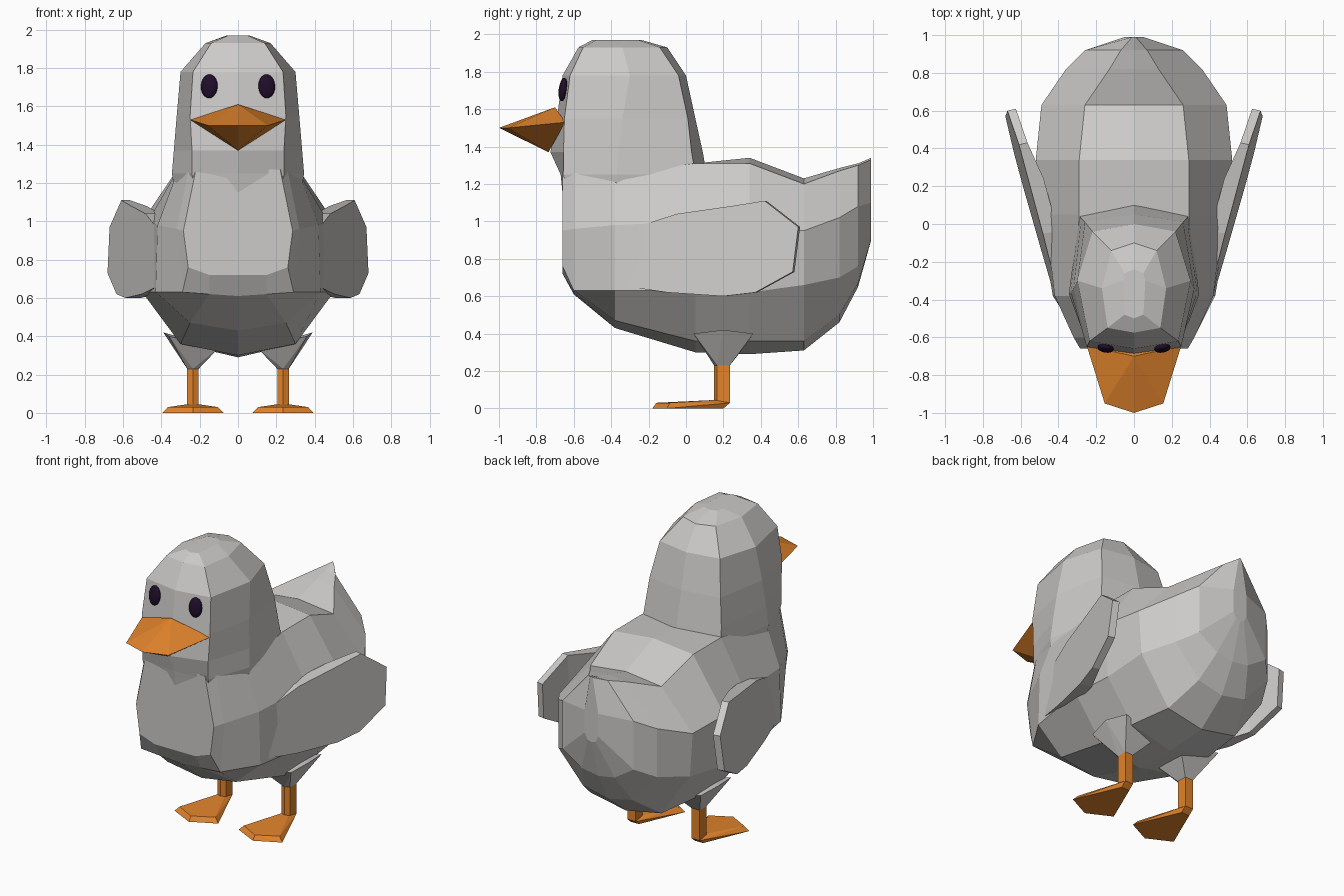
import bpy, bmesh
from mathutils import Vector

cube = bpy.data.objects.get("Cube")
if cube:
    bpy.data.objects.remove(cube, do_unlink=True)


def material(name, rgb):
    m = bpy.data.materials.new(name)
    m.use_nodes = True
    m.diffuse_color = (*rgb, 1)
    bsdf = m.node_tree.nodes["Principled BSDF"]
    bsdf.inputs["Base Color"].default_value = (*rgb, 1)
    bsdf.inputs["Roughness"].default_value = 0.8
    return m


feather = material("pale grey feathers", (0.61, 0.595, 0.58))
orange = material("orange skin", (0.75, 0.23, 0.025))
dark = material("dark purple eye", (0.014, 0.004, 0.023))


def finish(bm, name, mat):
    bmesh.ops.recalc_face_normals(bm, faces=bm.faces)
    mesh = bpy.data.meshes.new(name)
    bm.to_mesh(mesh)
    bm.free()
    mesh.materials.append(mat)
    obj = bpy.data.objects.new(name, mesh)
    bpy.context.collection.objects.link(obj)
    return obj


def loft(name, halves, mat):
    """Skin symmetric rings; each half ring starts and ends on the centre line."""
    bm = bmesh.new()
    rings = []
    for half in halves:
        full = half + [(-x, y, z) for x, y, z in reversed(half[1:-1])]
        rings.append([bm.verts.new(p) for p in full])
    n = len(rings[0])
    for a, b in zip(rings, rings[1:]):
        for i in range(n):
            j = (i + 1) % n
            bm.faces.new((a[i], a[j], b[j], b[i]))
    bm.faces.new(rings[0])
    bm.faces.new(rings[-1])
    return finish(bm, name, mat)


def hull(name, points, mat):
    bm = bmesh.new()
    for p in points:
        bm.verts.new(p)
    res = bmesh.ops.convex_hull(bm, input=bm.verts)
    loose = [v for v in bm.verts if not v.link_faces]
    bmesh.ops.delete(bm, geom=loose, context="VERTS")
    bmesh.ops.dissolve_limit(bm, angle_limit=0.02, verts=bm.verts, edges=bm.edges)
    return finish(bm, name, mat)


# Body: y, top z, (x, z) of back edge, flank, lower flank, belly edge, bottom z
body = [
    (-0.66, 1.27, (0.22, 1.27), (0.285, 0.95), (0.26, 0.76), (0.15, 0.72), 0.72),
    (-0.6, 1.3, (0.26, 1.26), (0.32, 0.96), (0.29, 0.63), (0.15, 0.62), 0.61),
    (-0.38, 1.3, (0.32, 1.25), (0.42, 0.98), (0.43, 0.63), (0.25, 0.47), 0.43),
    (0.05, 1.31, (0.29, 1.31), (0.47, 1.0), (0.5, 0.63), (0.3, 0.36), 0.3),
    (0.34, 1.34, (0.29, 1.31), (0.52, 0.97), (0.49, 0.62), (0.3, 0.36), 0.29),
    (0.63, 1.23, (0.26, 1.2), (0.49, 0.95), (0.47, 0.66), (0.26, 0.36), 0.31),
    (0.82, 1.285, (0.13, 1.27), (0.36, 1.02), (0.36, 0.7), (0.18, 0.5), 0.46),
    (0.92, 1.31, (0.07, 1.3), (0.26, 1.08), (0.26, 0.76), (0.12, 0.67), 0.65),
    (0.99, 1.34, (0.01, 1.33), (0.05, 1.1), (0.05, 0.95), (0.03, 0.91), 0.9),
]
loft("body", [[(0, y, top)] + [(x, y, z) for x, z in edges] + [(0, y, low)]
              for y, top, *edges, low in body], feather)

# Neck and head: z, front y, (x, y) of face edge, side, nape edge, back y
head = [
    (1.15, -0.66, (0.23, -0.63), (0.33, -0.37), (0.28, 0.05), 0.1),
    (1.25, -0.67, (0.24, -0.655), (0.345, -0.37), (0.29, 0.05), 0.11),
    (1.37, -0.725, (0.24, -0.655), (0.335, -0.36), (0.28, 0.03), 0.09),
    (1.55, -0.69, (0.25, -0.65), (0.32, -0.34), (0.26, 0.01), 0.05),
    (1.78, -0.66, (0.235, -0.62), (0.3, -0.3), (0.22, -0.04), 0.0),
    (1.93, -0.575, (0.14, -0.55), (0.17, -0.34), (0.12, -0.14), -0.1),
    (1.97, -0.5, (0.05, -0.48), (0.06, -0.3), (0.05, -0.26), -0.24),
]
loft("head", [[(0, front, z)] + [(x, y, z) for x, y in edges] + [(0, back, z)]
              for z, front, *edges, back in head], feather)

# Beak
hull("beak", [(0, -0.7, 1.61), (0, -1.0, 1.5), (0, -0.735, 1.37)]
     + [(s * x, y, z) for s in (-1, 1)
        for x, y, z in ((0.25, -0.645, 1.53), (0.155, -0.95, 1.5))], orange)

# Wing outline in side profile (y, z)
outline = [(-0.38, 0.66), (-0.36, 0.94), (-0.05, 1.04), (0.23, 1.08), (0.42, 1.11),
           (0.6, 0.97), (0.57, 0.73), (0.37, 0.62), (0.2, 0.6), (-0.1, 0.62)]

for side, label in ((1, "left"), (-1, "right")):
    def place(points):
        return [(side * x, y, z) for x, y, z in points]

    # Wing: a plate flaring away from the flank
    bm = bmesh.new()
    outer, inner = [], []
    for y, z in outline:
        x = 0.52 + 0.28 * y - 0.08 * (z - 0.75)
        thick = 0.045 if y > 0.3 else 0.08
        outer.append(bm.verts.new((side * x, y, z)))
        inner.append(bm.verts.new((side * (x - thick), y + 0.01, z)))
    bm.faces.new(outer)
    bm.faces.new(inner)
    for i in range(len(outer)):
        j = (i + 1) % len(outer)
        bm.faces.new((outer[i], outer[j], inner[j], inner[i]))
    bmesh.ops.triangulate(bm, faces=[f for f in bm.faces if len(f.verts) > 4])
    finish(bm, label + "_wing", feather)

    # Thigh, shank and webbed foot
    shank = [(0.235, 0.15), (0.265, 0.165), (0.265, 0.235), (0.205, 0.235), (0.205, 0.165)]
    hull(label + "_thigh", place(
        [(x, y, 0.23) for x, y in shank]
        + [(0.1, 0.08, 0.34), (0.36, 0.04, 0.4), (0.39, 0.2, 0.42),
           (0.36, 0.36, 0.4), (0.1, 0.32, 0.34)]), feather)
    hull(label + "_shank", place([(x, y, z) for x, y in shank for z in (0.03, 0.24)]), orange)
    web = [(-0.03, 0.2), (-0.16, -0.1), (0, -0.18), (0.16, -0.1), (0.03, 0.2)]
    hull(label + "_foot", place(
        [(0.235 + x, y, 0) for x, y in web]
        + [(0.235 + 0.82 * x, 0.88 * y, 0.03) for x, y in web[1:4]]
        + [(0.235 + x, y, z) for x in (-0.03, 0.03) for y, z in ((0.15, 0.045), (0.235, 0.03))]),
        orange)

    # Eye
    bpy.ops.mesh.primitive_uv_sphere_add(segments=16, ring_count=10, radius=1,
                                         location=(side * 0.15, -0.658, 1.705),
                                         rotation=(-0.13, 0, side * 0.15))
    eye = bpy.context.object
    eye.name = label + "_eye"
    eye.scale = (0.044, 0.022, 0.063)
    eye.data.materials.append(dark)
    bpy.ops.object.shade_smooth()
